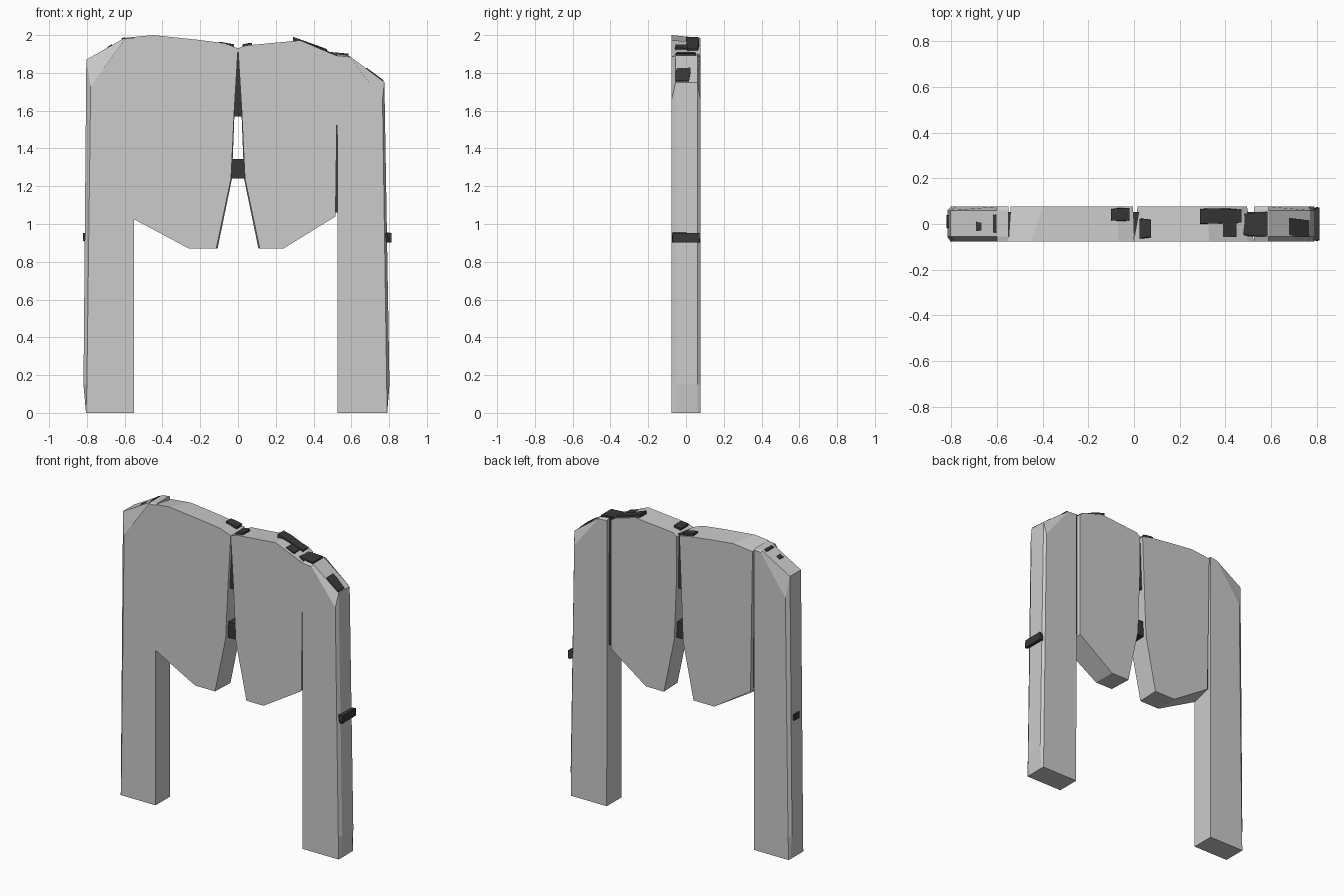
import bpy, bmesh, random

random.seed(4)
F, B = -0.076, 0.076   # front and back planes

dark = bpy.data.materials.new("dark_core")
dark.diffuse_color = (0.04, 0.04, 0.04, 1)


def loft(name, sections, mat=None):
    """Solid through (y, [(x, z), ...]) outlines that share a point count."""
    bm = bmesh.new()
    rings = [[bm.verts.new((x, y, z)) for x, z in pts] for y, pts in sections]
    bm.faces.new(rings[0])
    bm.faces.new(rings[-1][::-1])
    n = len(rings[0])
    for a, b in zip(rings, rings[1:]):
        for i in range(n):
            j = (i + 1) % n
            bm.faces.new((a[i], a[j], b[j], b[i]))
    bmesh.ops.recalc_face_normals(bm, faces=bm.faces)
    me = bpy.data.meshes.new(name)
    bm.to_mesh(me)
    bm.free()
    ob = bpy.data.objects.new(name, me)
    bpy.context.collection.objects.link(ob)
    if mat:
        me.materials.append(mat)
    return ob


def chip(name, c, s, slope=0.0):
    """Rough dark flake: jittered hull around centre c with half sizes s."""
    bm = bmesh.new()
    for sx in (-1, -0.4, 0.3, 1):
        for sy in (-1, 1):
            for sz in (-1, 1):
                k = random.uniform(0.75, 1)
                bm.verts.new((c[0] + sx * s[0], c[1] + sy * s[1] * k,
                              c[2] + sz * s[2] * k + sx * s[0] * slope))
    hull = bmesh.ops.convex_hull(bm, input=bm.verts)
    junk = {g for g in hull["geom_interior"] + hull["geom_unused"]
            if isinstance(g, bmesh.types.BMVert)}
    bmesh.ops.delete(bm, geom=list(junk), context='VERTS')
    me = bpy.data.meshes.new(name)
    bm.to_mesh(me)
    bm.free()
    me.materials.append(dark)
    bpy.context.collection.objects.link(bpy.data.objects.new(name, me))


# Posts with bevelled outer edges
left_edge = [(-0.55, 0), (-0.805, 0), (-0.80, 0.15), (-0.78, 1.73), (-0.60, 1.98), (-0.55, 1.985)]
left_mid = [(-0.55, 0), (-0.805, 0), (-0.818, 0.15), (-0.803, 1.87), (-0.60, 1.985), (-0.55, 1.99)]
loft("left_post", [(F, left_edge), (-0.055, left_mid), (0.06, left_mid), (B, left_edge)])

right_edge = [(0.527, 0), (0.79, 0), (0.787, 0.15), (0.765, 1.66), (0.59, 1.885), (0.525, 1.89)]
right_mid = [(0.527, 0), (0.79, 0), (0.802, 0.15), (0.775, 1.75), (0.59, 1.89), (0.525, 1.90)]
loft("right_post", [(F, right_edge), (-0.055, right_mid), (0.06, right_mid), (B, right_edge)])

# Hanging panels, split by the centre gap
left_front = [(0, 1.93), (-0.07, 1.957), (-0.22, 1.976), (-0.45, 2.0), (-0.55, 1.99),
              (-0.55, 1.025), (-0.26, 0.87), (-0.115, 0.87), (-0.037, 1.24), (-0.02, 1.6)]
left_back = [(-0.005, 1.93), (-0.07, 1.945), (-0.22, 1.965), (-0.40, 1.985), (-0.54, 1.97),
             (-0.525, 1.04), (-0.26, 0.87), (-0.108, 0.87), (-0.032, 1.24), (-0.018, 1.6)]
loft("left_panel", [(F, left_front), (B, left_back)])

right_front = [(0, 1.93), (0.04, 1.945), (0.33, 1.972), (0.50, 1.90), (0.525, 1.89),
               (0.525, 1.68), (0.516, 1.04), (0.24, 0.87), (0.115, 0.87), (0.037, 1.24), (0.02, 1.6)]
right_back = [(0.015, 1.92), (0.04, 1.94), (0.32, 1.965), (0.47, 1.92), (0.495, 1.90),
              (0.495, 1.68), (0.495, 1.05), (0.24, 0.87), (0.108, 0.87), (0.032, 1.24), (0.018, 1.6)]
loft("right_panel", [(F, right_front), (B, right_back)])

# Dark core seen in the gaps
for name, x0, x1, z0, z1 in (("centre_lower_web", -0.06, 0.06, 1.24, 1.345),
                             ("centre_upper_web", -0.03, 0.03, 1.57, 1.93),
                             ("right_web", 0.45, 0.56, 1.06, 1.90),
                             ("left_web", -0.57, -0.48, 1.06, 1.94)):
    pts = [(x0, z0), (x1, z0), (x1, z1), (x0, z1)]
    loft(name, [(-0.055, pts), (0.052, pts)], dark)

# Dark flakes breaking through the top and sides
for i, (c, s, sl) in enumerate((
        ((-0.06, 0.04, 1.947), (0.04, 0.03, 0.012), -0.2),
        ((0.05, -0.02, 1.945), (0.025, 0.045, 0.012), 0.2),
        ((0.38, 0.035, 1.948), (0.09, 0.035, 0.012), -0.35),
        ((0.42, -0.02, 1.93), (0.03, 0.04, 0.012), -0.35),
        ((0.525, 0.0, 1.898), (0.06, 0.055, 0.01), -0.1),
        ((0.725, -0.015, 1.775), (0.045, 0.04, 0.02), -0.75),
        ((-0.61, 0.0, 1.975), (0.008, 0.045, 0.012), 0.5),
        ((-0.68, -0.01, 1.915), (0.012, 0.02, 0.03), 0.6))):
    chip(f"core_flake_{i + 1}", c, s, sl)

# Dark bands at mid height of the posts
chip("right_band", (0.795, 0, 0.928), (0.018, 0.075, 0.027))
chip("left_band", (-0.81, 0.01, 0.93), (0.011, 0.03, 0.022))
